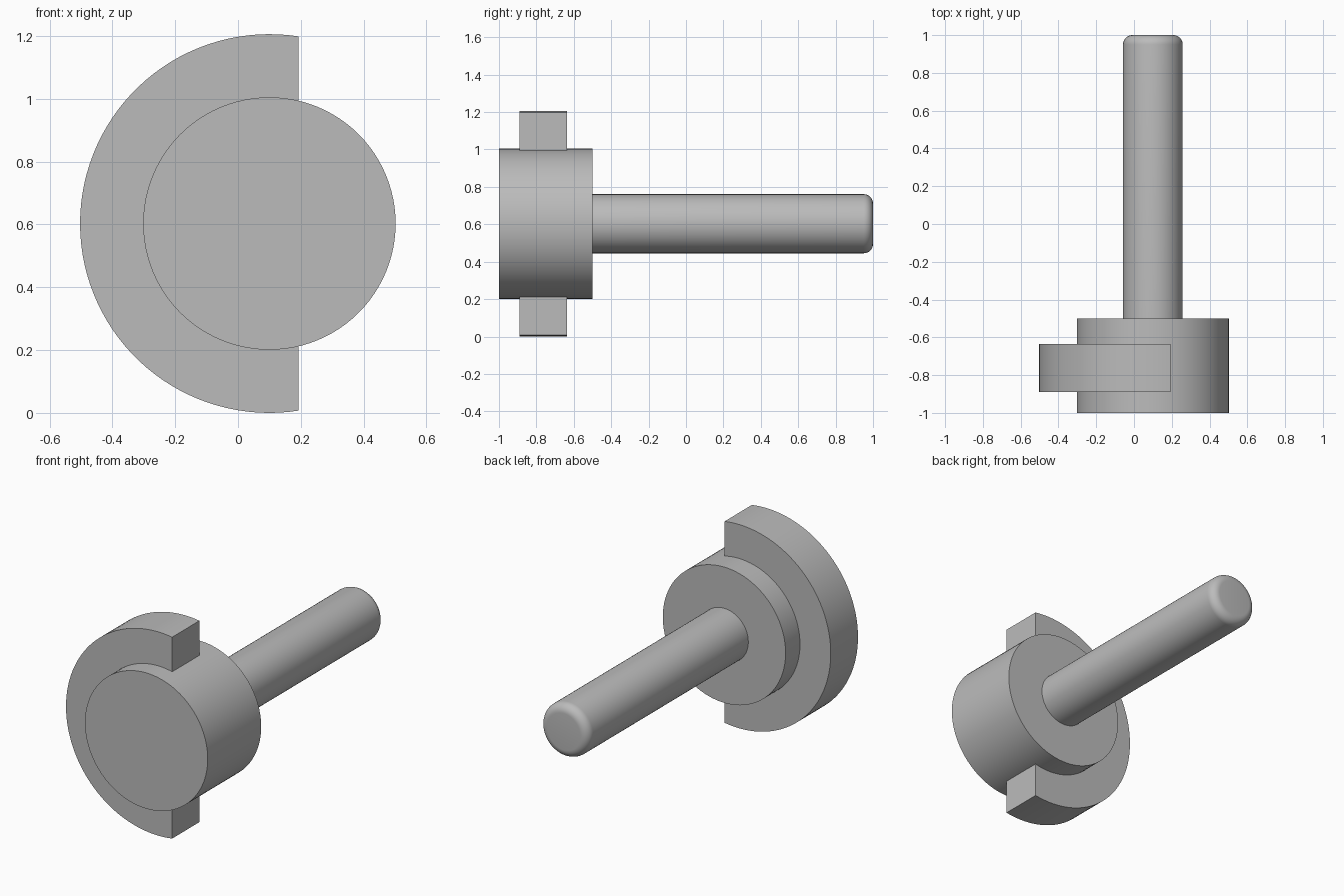
import bpy
import bmesh
import math

CX, CZ = 0.1, 0.603          # shared axis of all parts, running along y

old = bpy.data.objects.get("Cube")
if old:
    bpy.data.objects.remove(old, do_unlink=True)

grey = bpy.data.materials.new("plain_grey")
grey.use_nodes = True
grey.diffuse_color = (0.5, 0.5, 0.5, 1)
grey.node_tree.nodes["Principled BSDF"].inputs["Base Color"].default_value = (0.5, 0.5, 0.5, 1)


def finish(name, bm):
    bmesh.ops.recalc_face_normals(bm, faces=bm.faces)
    mesh = bpy.data.meshes.new(name)
    bm.to_mesh(mesh)
    bm.free()
    mesh.materials.append(grey)
    obj = bpy.data.objects.new(name, mesh)
    obj.location = (CX, 0, CZ)
    bpy.context.collection.objects.link(obj)
    bpy.ops.object.select_all(action='DESELECT')
    obj.select_set(True)
    bpy.context.view_layer.objects.active = obj
    bpy.ops.object.shade_smooth_by_angle(angle=math.radians(35))
    return obj


def turned(name, profile, segments=96):
    """Solid of revolution about y from (radius, y) points, with capped ends."""
    bm = bmesh.new()
    rings = []
    for r, y in profile:
        angles = [math.tau * i / segments for i in range(segments)]
        rings.append([bm.verts.new((r * math.cos(a), y, r * math.sin(a))) for a in angles])
    for a, b in zip(rings, rings[1:]):
        for i in range(segments):
            j = (i + 1) % segments
            bm.faces.new((a[i], a[j], b[j], b[i]))
    bm.faces.new(rings[0])
    bm.faces.new(rings[-1])
    return finish(name, bm)


def cut_ring(name, outer, inner, cut_x, y0, y1, steps=64):
    """Ring sector left of a vertical cut, extruded along y."""
    bm = bmesh.new()
    a0, b0 = math.acos(cut_x / outer), math.acos(cut_x / inner)
    rows = []
    for i in range(steps + 1):
        t = i / steps
        a = a0 + t * (math.tau - 2 * a0)
        b = b0 + t * (math.tau - 2 * b0)
        section = ((outer, a, y0), (outer, a, y1), (inner, b, y1), (inner, b, y0))
        rows.append([bm.verts.new((r * math.cos(q), y, r * math.sin(q))) for r, q, y in section])
    for p, q in zip(rows, rows[1:]):
        for k in range(4):
            n = (k + 1) % 4
            bm.faces.new((p[k], p[n], q[n], q[k]))
    bm.faces.new(rows[0])
    bm.faces.new(rows[-1])
    return finish(name, bm)


# Round hub at the front
turned("hub", [(0.402, -1.0), (0.402, -0.5)])

# Shaft with a rounded end, seated slightly inside the hub
R, F = 0.158, 0.05
fillet = [(R - F + F * math.cos(t), 1 - F + F * math.sin(t))
          for t in (math.pi / 2 * i / 8 for i in range(9))]
turned("shaft", [(R, -0.52)] + fillet, 64)

# Partial flange around the hub, cut off straight on the left side
cut_ring("flange", 0.603, 0.395, 0.092, -0.89, -0.635)
